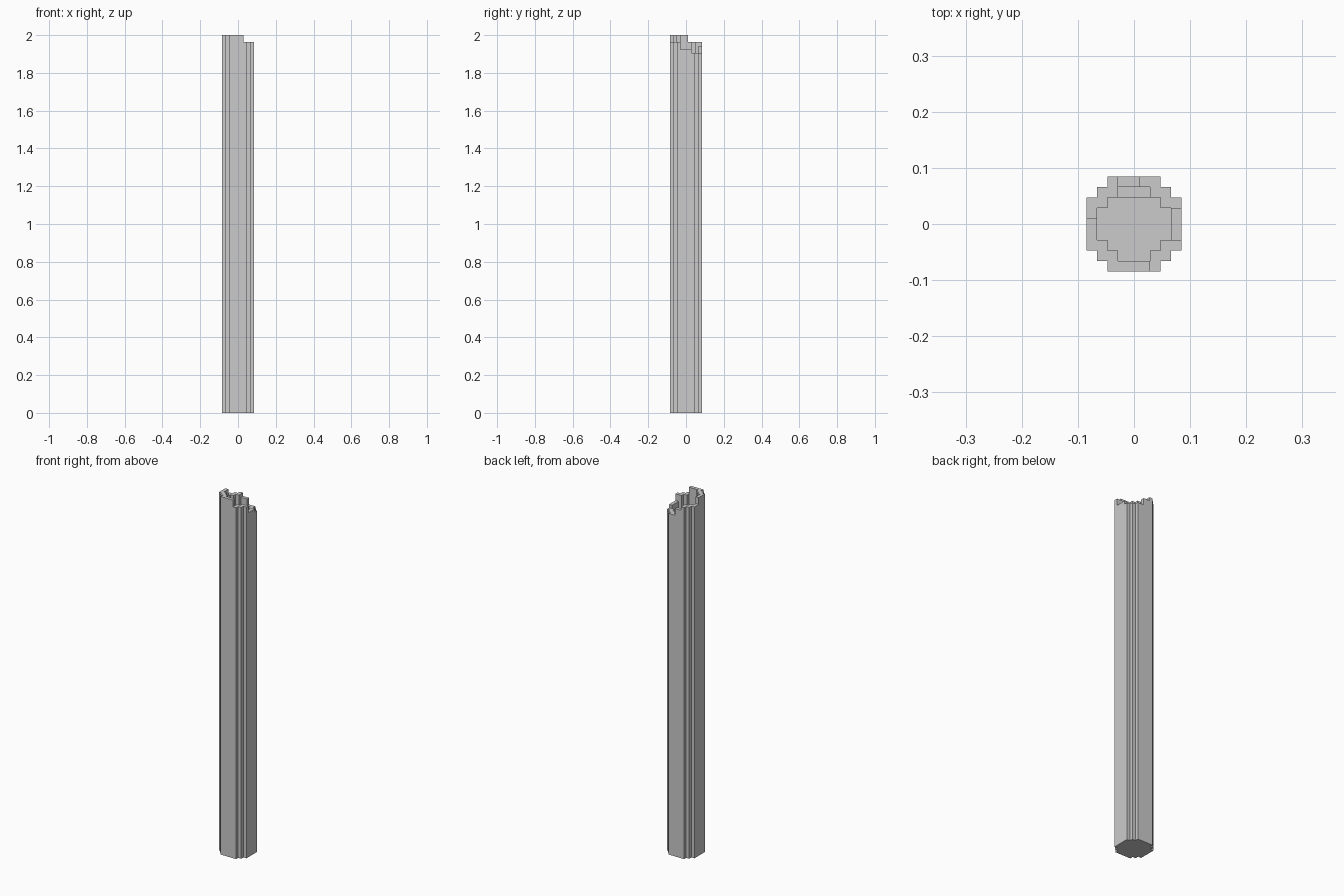
import bpy, bmesh, math

if "Cube" in bpy.data.objects:
    bpy.data.objects.remove(bpy.data.objects["Cube"])

C = 2 / 106                               # size of one voxel
HALF_WIDTH = {0: 4, 1: 4, 2: 4, 3: 3, 4: 2}   # outer rounded outline, by row
CORE_WIDTH = {0: 3, 1: 3, 2: 2, 3: 1}         # recessed centre, by row


def drop(i, j):
    """Voxels missing from the top of column i, j (None = outside)."""
    if abs(j) > 4 or abs(i) > HALF_WIDTH[abs(j)]:
        return None
    # recessed centre with a step along the back
    if abs(i) <= CORE_WIDTH.get(abs(j), -1):
        return 6 if j == 3 else 7
    # broken rim: back edge, then left, front and right
    if j == 4:
        return 2 if i <= -2 else 3 if i <= 0 else 5
    if i < 0:
        return 0 if j <= 0 else 2
    if j <= -2:
        return 0 if i <= 1 else 2
    return 4 if j <= 1 else 5


bm = bmesh.new()
levels = [0.0] + [2 - k * C for k in range(7, -1, -1)]


def quad(*pts):
    bm.faces.new([bm.verts.new(p) for p in pts])


for i in range(-4, 5):
    for j in range(-4, 5):
        d = drop(i, j)
        if d is None:
            continue
        x0, x1, y0, y1 = [v * C for v in (i - .5, i + .5, j - .5, j + .5)]
        z = 2 - d * C
        # top and underside
        quad((x0, y0, z), (x1, y0, z), (x1, y1, z), (x0, y1, z))
        quad((x0, y1, 0), (x1, y1, 0), (x1, y0, 0), (x0, y0, 0))
        # exposed walls down to the neighbouring column
        for di, dj, a, b in ((0, -1, (x0, y0), (x1, y0)), (1, 0, (x1, y0), (x1, y1)),
                             (0, 1, (x1, y1), (x0, y1)), (-1, 0, (x0, y1), (x0, y0))):
            n = drop(i + di, j + dj)
            base = 0 if n is None else 2 - n * C
            for lo, hi in zip(levels, levels[1:]):
                if lo > base - C / 4 and hi < z + C / 4:
                    quad((*a, lo), (*b, lo), (*b, hi), (*a, hi))

# weld and merge coplanar faces
bmesh.ops.remove_doubles(bm, verts=bm.verts, dist=C / 20)
bmesh.ops.dissolve_limit(bm, angle_limit=math.radians(1), verts=bm.verts, edges=bm.edges)
mesh = bpy.data.meshes.new("broken_pillar")
bm.to_mesh(mesh)
bm.free()
bpy.context.collection.objects.link(bpy.data.objects.new("broken_pillar", mesh))
